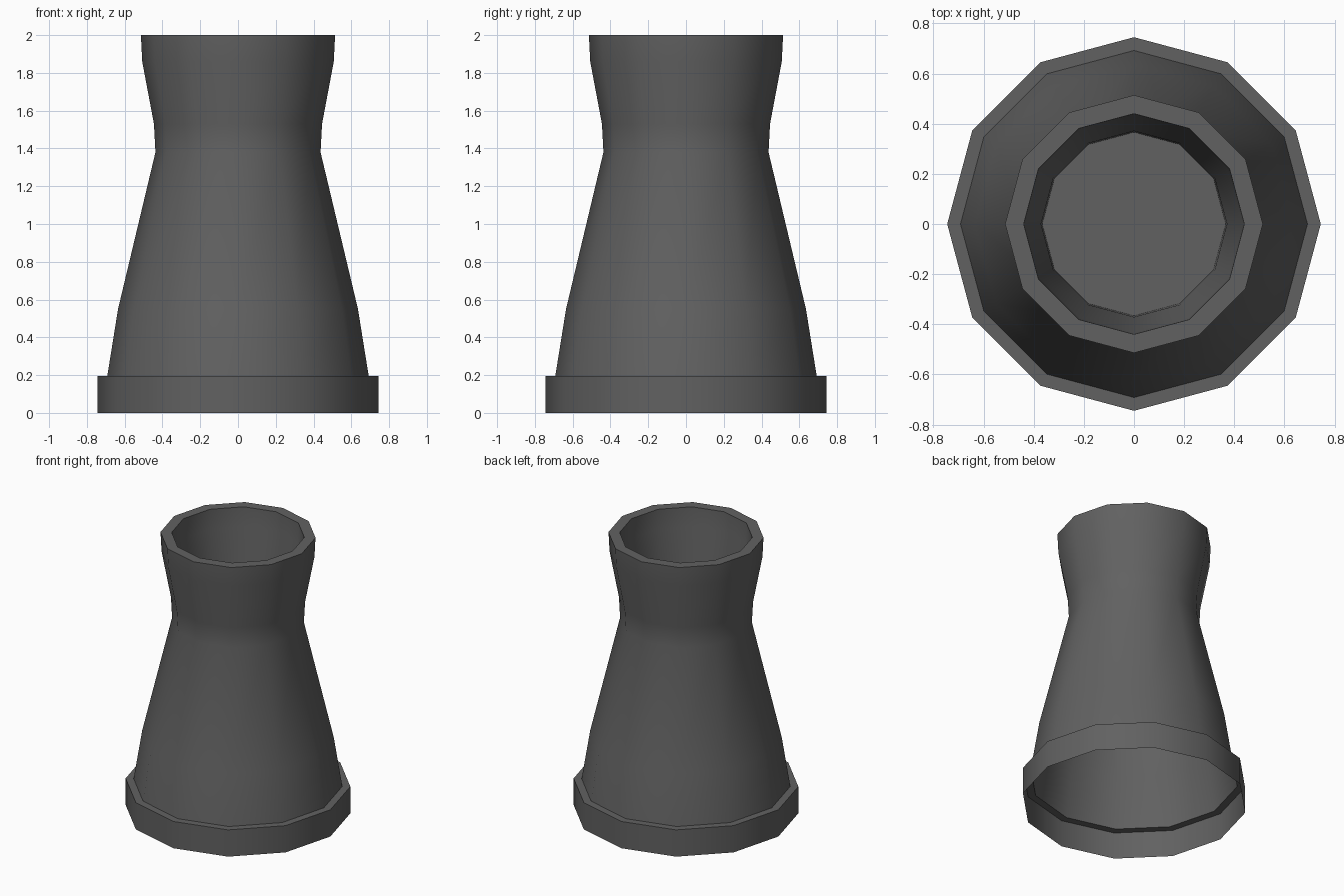
import bpy, bmesh, math

cube = bpy.data.objects.get("Cube")
if cube:
    bpy.data.objects.remove(cube, do_unlink=True)

SIDES = 12

# Dark grey concrete
grey = bpy.data.materials.new("dark_grey")
grey.use_nodes = True
colour = (0.12, 0.12, 0.12, 1)
grey.diffuse_color = colour
bsdf = next(n for n in grey.node_tree.nodes if n.type == 'BSDF_PRINCIPLED')
bsdf.inputs["Base Color"].default_value = colour


def lathe(name, profile, cap_end=False):
    """Spin (radius, height) points around z; corners lie on the axes."""
    bm = bmesh.new()
    rings = []
    for r, z in profile:
        angles = [2 * math.pi * i / SIDES for i in range(SIDES)]
        rings.append([bm.verts.new((r * math.cos(a), r * math.sin(a), z)) for a in angles])
    for low, high in zip(rings, rings[1:]):
        for i in range(SIDES):
            j = (i + 1) % SIDES
            bm.faces.new((low[i], low[j], high[j], high[i]))
    if cap_end:
        bm.faces.new(rings[-1])
    mesh = bpy.data.meshes.new(name)
    bm.to_mesh(mesh)
    bm.free()
    mesh.materials.append(grey)
    obj = bpy.data.objects.new(name, mesh)
    bpy.context.collection.objects.link(obj)
    bpy.ops.object.select_all(action='DESELECT')
    obj.select_set(True)
    bpy.context.view_layer.objects.active = obj
    bpy.ops.object.shade_smooth_by_angle(angle=math.radians(40))
    return obj


# Base skirt, open underneath, with the ledge where the tower begins
lathe("base_skirt", [(0.745, 0), (0.745, 0.195), (0.692, 0.195)])

# Tower wall, flared lip, flat rim, and the inside of the mouth down to its floor
lathe("cooling_tower", [
    (0.692, 0.195), (0.635, 0.55), (0.437, 1.38), (0.445, 1.53),
    (0.507, 1.86), (0.514, 2.0), (0.44, 2.0), (0.433, 1.86),
    (0.371, 1.53), (0.366, 1.38)], cap_end=True)
